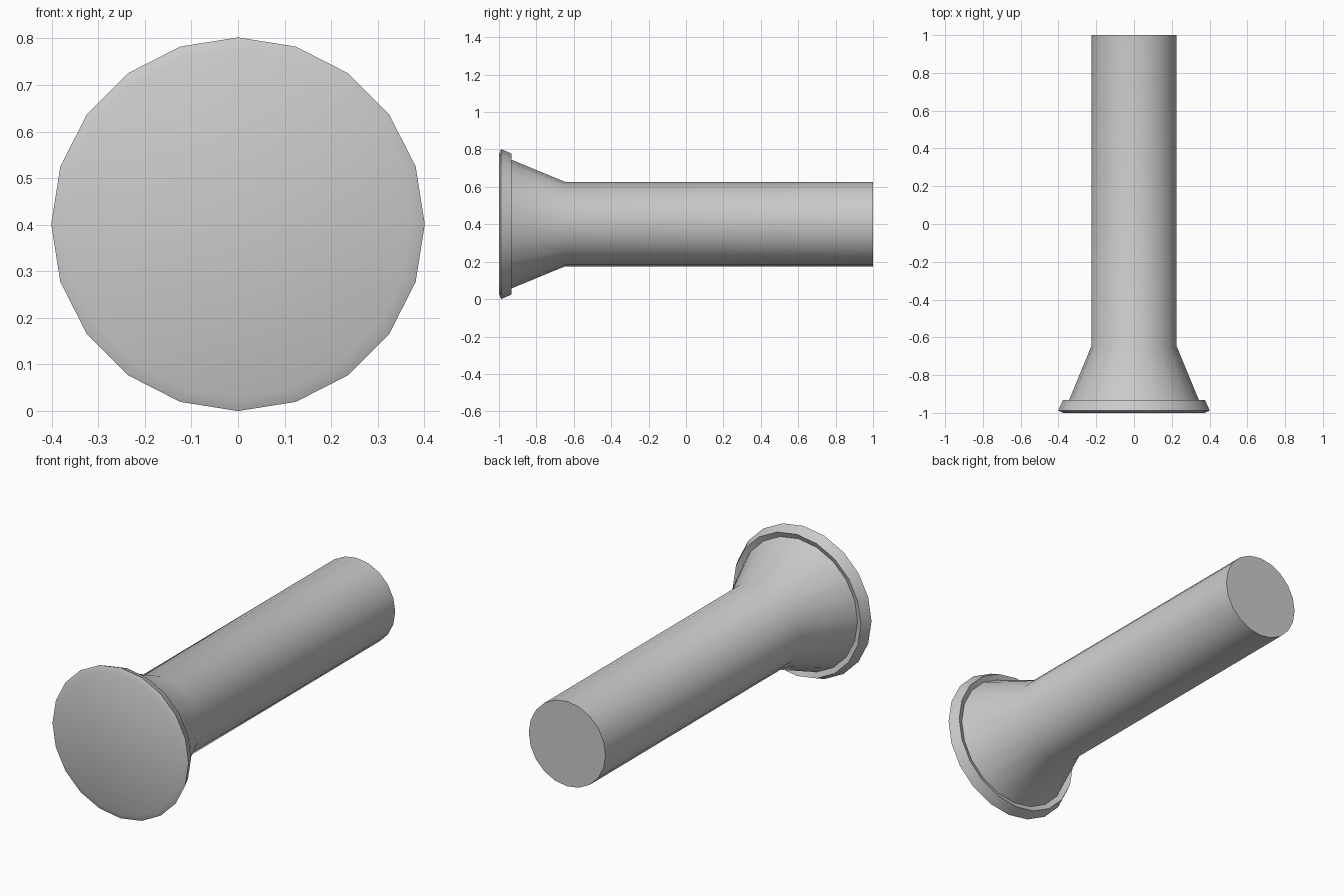
import bpy, bmesh, math

if "Cube" in bpy.data.objects:
    bpy.data.objects.remove(bpy.data.objects["Cube"])

SIDES = 20
AXIS_Z = 0.401

# (radius, y) from the front disc, around the raised lip, along the flare to the shaft end
PROFILE = [(0.373, -1.0), (0.401, -0.988), (0.377, -0.933), (0.349, -0.945),
           (0.226, -0.647), (0.226, 1.0)]


def lathe_y(name, profile):
    """Revolve a profile about the horizontal y axis and cap both ends."""
    bm = bmesh.new()
    rings = []
    for r, y in profile:
        rings.append([bm.verts.new((r * math.sin(2 * math.pi * i / SIDES), y,
                                    AXIS_Z + r * math.cos(2 * math.pi * i / SIDES)))
                      for i in range(SIDES)])
    for a, b in zip(rings, rings[1:]):
        for i in range(SIDES):
            j = (i + 1) % SIDES
            bm.faces.new((a[i], a[j], b[j], b[i]))
    bm.faces.new(rings[0])
    bm.faces.new(rings[-1])
    bmesh.ops.recalc_face_normals(bm, faces=bm.faces[:])
    mesh = bpy.data.meshes.new(name)
    bm.to_mesh(mesh)
    bm.free()
    obj = bpy.data.objects.new(name, mesh)
    bpy.context.collection.objects.link(obj)
    return obj


# Flared pin: lipped head, cone and shaft in one closed surface
pin = lathe_y("flared_pin", PROFILE)
bpy.context.view_layer.objects.active = pin
pin.select_set(True)
bpy.ops.object.shade_smooth_by_angle(angle=math.radians(30))
